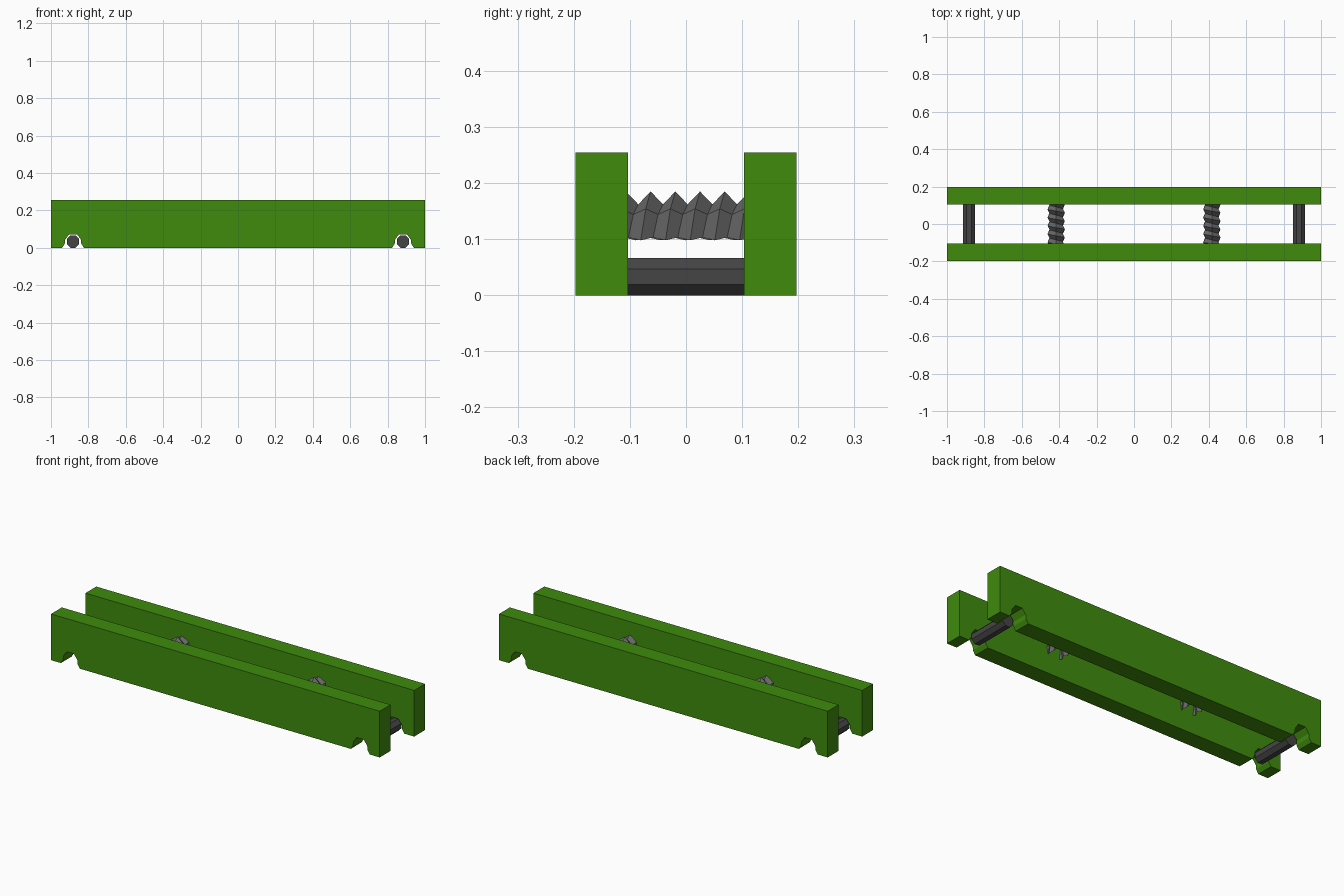
import bpy, math

if "Cube" in bpy.data.objects:
    bpy.data.objects.remove(bpy.data.objects["Cube"])

def material(name, rgb):
    m = bpy.data.materials.new(name)
    m.diffuse_color = (*rgb, 1)
    m.use_nodes = True
    m.node_tree.nodes["Principled BSDF"].inputs["Base Color"].default_value = m.diffuse_color
    return m

GREEN = material("green paint", (0.05, 0.26, 0.004))
DARK = material("dark steel", (0.06, 0.06, 0.06))
STEEL = material("grey steel", (0.13, 0.13, 0.13))

def add_mesh(name, verts, faces, mat):
    me = bpy.data.meshes.new(name)
    me.from_pydata(verts, [], faces)
    me.materials.append(mat)
    ob = bpy.data.objects.new(name, me)
    bpy.context.collection.objects.link(ob)
    return ob

def extrude_y(name, profile, y0, y1, mat):
    """Extrude a clockwise (x, z) profile along y."""
    n = len(profile)
    verts = [(x, y, z) for y in (y0, y1) for x, z in profile]
    faces = [list(range(n)), list(range(2 * n - 1, n - 1, -1))]
    faces += [(i, i + n, (i + 1) % n + n, (i + 1) % n) for i in range(n)]
    return add_mesh(name, verts, faces, mat)

# Rails with a flared arch notch near each end
ROD_X = 0.882
notch = [(-0.058, 0), (-0.044, 0.022), (-0.042, 0.044), (-0.021, 0.072),
         (0.021, 0.072), (0.042, 0.044), (0.044, 0.022), (0.058, 0)]
rail = [(-1, 0.254), (-1, 0)]
for cx in (-ROD_X, ROD_X):
    rail += [(cx + x, z) for x, z in notch]
rail += [(1, 0), (1, 0.254)]
extrude_y("front_rail", rail, -0.197, -0.103, GREEN)
extrude_y("back_rail", rail, 0.103, 0.197, GREEN)

# Octagonal cross rods
R = 0.033 / math.cos(math.pi / 8)
octagon = [(R * math.cos((i + .5) * math.pi / 4), 0.033 + R * math.sin((i + .5) * math.pi / 4))
           for i in range(8)]
for side, sx in (("left", -1), ("right", 1)):
    extrude_y(side + "_rod", [(sx * ROD_X + x, z) for x, z in octagon], -0.115, 0.115, DARK)

# Coarse threaded arches, open underneath: ridge and valley sections follow a helix
RIDGE = [(0.043, 0.098), (0.046, 0.154), (0, 0.185), (-0.046, 0.154), (-0.043, 0.098)]
VALLEY = [(0.033, 0.103), (0.035, 0.144), (0, 0.162), (-0.035, 0.144), (-0.033, 0.103)]
PITCH, ROWS = 0.044, 14
for side, cx in (("left", -0.416), ("right", 0.416)):
    verts, faces = [], []
    for r in range(ROWS):
        for i, (x, z) in enumerate(RIDGE if r % 2 else VALLEY):
            y = 0.025 + (r - 7) * PITCH / 2 + (i - 2) * PITCH / 5
            verts.append((cx + x, max(-0.12, min(0.12, y)), z))
    for r in range(ROWS - 1):
        for i in range(4):
            a = r * 5 + i
            faces.append((a, a + 1, a + 6, a + 5))
    add_mesh(side + "_threaded_bar", verts, faces, STEEL)
